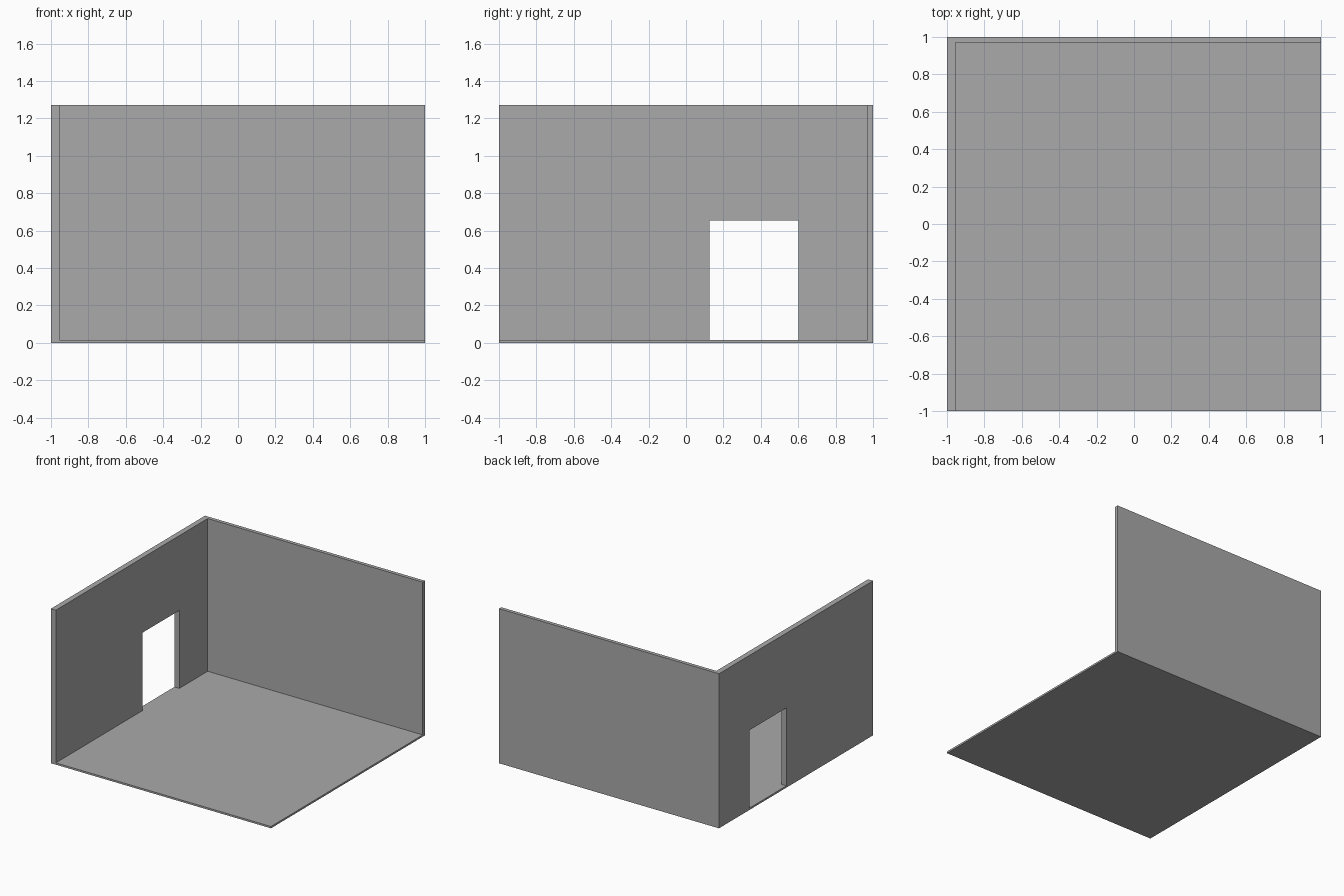
import bpy

if "Cube" in bpy.data.objects:
    bpy.data.objects.remove(bpy.data.objects["Cube"])

H = 1.27        # wall height
FLOOR = 0.015   # floor thickness
SIDE = 0.045    # left wall thickness
BACK = 0.03     # back wall thickness


def box(name, lo, hi):
    """Axis-aligned box between two corners."""
    bpy.ops.mesh.primitive_cube_add(size=1)
    ob = bpy.context.object
    ob.name = name
    for v in ob.data.vertices:
        v.co = [hi[i] if v.co[i] > 0 else lo[i] for i in range(3)]
    return ob


def cut(ob, cutter):
    """Subtract a hidden cutter from an object."""
    mod = ob.modifiers.new(cutter.name, 'BOOLEAN')
    mod.operation = 'DIFFERENCE'
    mod.solver = 'EXACT'
    mod.object = cutter
    cutter.hide_render = True
    bpy.context.view_layer.objects.active = ob
    bpy.ops.object.modifier_apply(modifier=mod.name)
    bpy.data.objects.remove(cutter)


grey = bpy.data.materials.new("wall grey")
grey.diffuse_color = (0.4, 0.4, 0.4, 1)
grey.use_nodes = True
grey.node_tree.nodes["Principled BSDF"].inputs["Base Color"].default_value = grey.diffuse_color

# Open room: floor, left wall and back wall in one piece
room = box("room", (-1, -1, 0), (1, 1, H))
cut(room, box("interior_cutter", (-1 + SIDE, -1.5, FLOOR), (1.5, 1 - BACK, H + 0.5)))

# Doorway through the left wall, down to floor level
cut(room, box("doorway_cutter", (-1.5, 0.125, FLOOR), (-0.8, 0.602, 0.655)))

room.data.materials.clear()
room.data.materials.append(grey)
